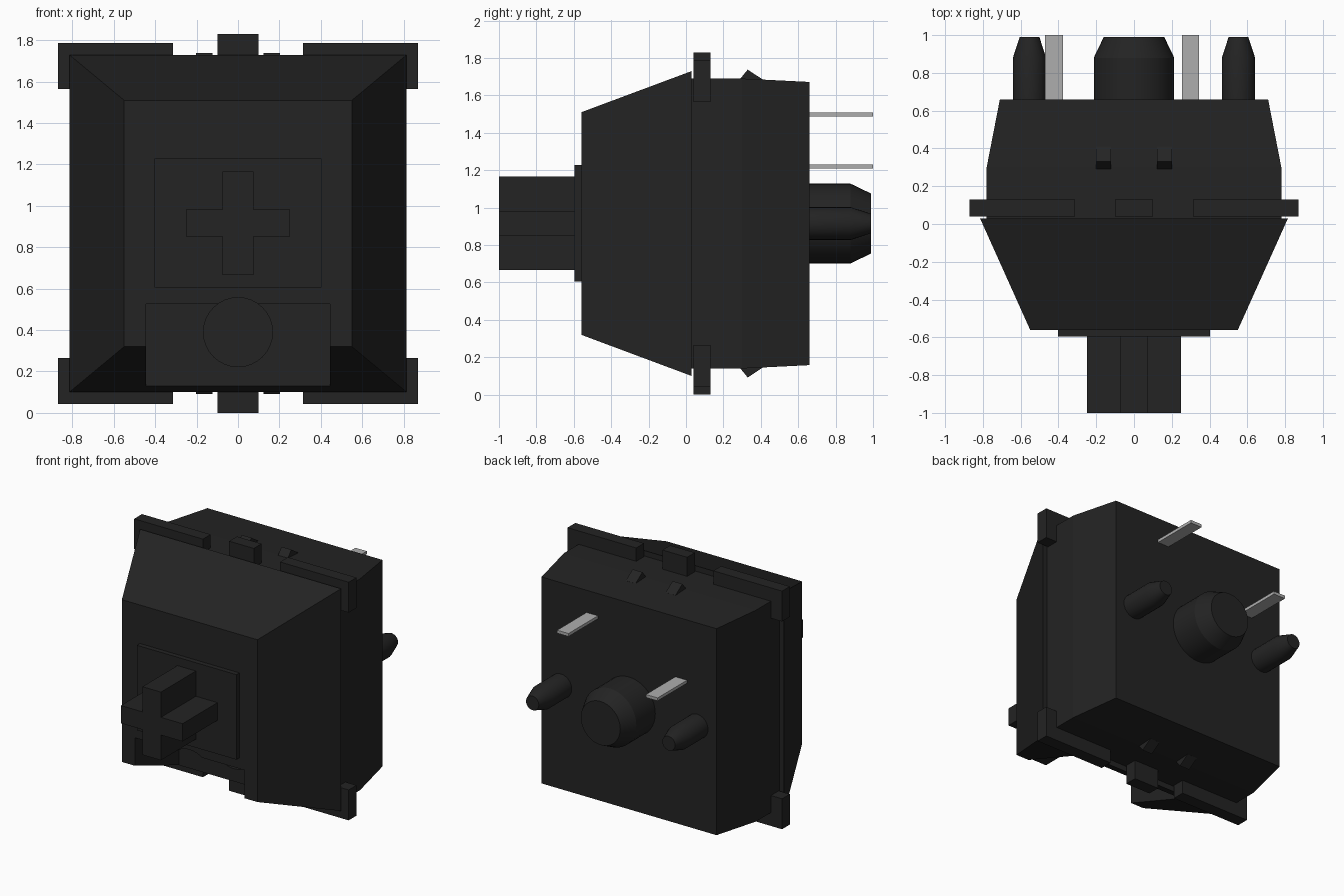
import bpy, bmesh, math

cube = bpy.data.objects.get("Cube")
if cube:
    bpy.data.objects.remove(cube, do_unlink=True)

CZ = 0.915  # height of the centre axis


def material(name, rgb, metallic=0.0):
    m = bpy.data.materials.new(name)
    m.use_nodes = True
    m.diffuse_color = (*rgb, 1)
    m.node_tree.nodes["Principled BSDF"].inputs["Base Color"].default_value = (*rgb, 1)
    return m


BLACK = material("black_plastic", (0.017, 0.017, 0.017))
METAL = material("pin_metal", (0.42, 0.42, 0.42))


def loft(name, rings, mat=BLACK, smooth=False):
    """Skin a list of equal-length point rings and cap both ends."""
    bm = bmesh.new()
    loops = [[bm.verts.new(p) for p in ring] for ring in rings]
    n = len(loops[0])
    for a, b in zip(loops, loops[1:]):
        for i in range(n):
            j = (i + 1) % n
            bm.faces.new((a[i], a[j], b[j], b[i]))
    bm.faces.new(loops[0])
    bm.faces.new(loops[-1])
    bmesh.ops.recalc_face_normals(bm, faces=bm.faces)
    me = bpy.data.meshes.new(name)
    bm.to_mesh(me)
    bm.free()
    me.materials.append(mat)
    ob = bpy.data.objects.new(name, me)
    bpy.context.collection.objects.link(ob)
    if smooth:
        bpy.ops.object.select_all(action="DESELECT")
        ob.select_set(True)
        bpy.context.view_layer.objects.active = ob
        bpy.ops.object.shade_smooth_by_angle(angle=math.radians(25))
    return ob


def rect(x0, x1, z0, z1, y):
    return [(x0, y, z0), (x1, y, z0), (x1, y, z1), (x0, y, z1)]


def box(name, x, y, z, mat=BLACK):
    return loft(name, [rect(*x, *z, y[0]), rect(*x, *z, y[1])], mat)


def lathe(name, x, z, profile, n=32):
    """Round part along y from (y, radius) pairs."""
    rings = [[(x + r * math.cos(2 * math.pi * i / n), y, z + r * math.sin(2 * math.pi * i / n))
              for i in range(n)] for y, r in profile]
    return loft(name, rings, smooth=True)


def cut(target, cutter):
    cutter.hide_render = True
    mod = target.modifiers.new("cut", "BOOLEAN")
    mod.operation = "DIFFERENCE"
    mod.solver = "EXACT"
    mod.object = cutter
    bpy.context.view_layer.objects.active = target
    bpy.ops.object.modifier_apply(modifier=mod.name)
    bpy.data.objects.remove(cutter, do_unlink=True)


# Housing halves
upper = loft("upper_housing", [rect(-0.55, 0.55, 0.32, 1.51, -0.56),
                               rect(-0.815, 0.815, 0.10, 1.73, 0.03)])
loft("lower_housing", [rect(-0.78, 0.78, 0.14, 1.69, 0.03),
                       rect(-0.78, 0.78, 0.14, 1.69, 0.30),
                       rect(-0.71, 0.71, 0.158, 1.672, 0.66)])

# Lamp recess with a round pocket at the bottom of the front
cut(upper, box("recess_cutter", (-0.445, 0.445), (-1, -0.05), (-0.2, 0.525)))
cut(upper, lathe("pocket_cutter", 0, 0.39, [(-1, 0.167), (0.0, 0.167)]))

# Plunger: base plate and cross-shaped stem
box("stem_plate", (-0.403, 0.403), (-0.595, -0.55), (0.605, 1.228))
a, b, c, d = 0.075, 0.25, 0.065, 0.25
cross = [(a, c), (b, c), (b, -c), (a, -c), (a, -d), (-a, -d),
         (-a, -c), (-b, -c), (-b, c), (-a, c), (-a, d), (a, d)]
loft("cross_stem", [[(x, y, 0.917 + z) for x, z in cross] for y in (-1.0, -0.59)])

# Flange corners, centre tabs and clips, mirrored above and below
for v, level in ((1, "top"), (-1, "bottom")):
    def zspan(lo, hi):
        return tuple(sorted((CZ + v * lo, CZ + v * hi)))

    box(f"{level}_tab", (-0.1, 0.1), (0.04, 0.13), zspan(0.70, 0.915))
    for s, side in ((1, "left"), (-1, "right")):
        box(f"{level}_{side}_flange", tuple(sorted((s * 0.313, s * 0.87))),
            (0.04, 0.13), zspan(0.65, 0.873))
        clip = [(0.27, 0.75), (0.33, 0.823), (0.41, 0.77), (0.41, 0.73), (0.27, 0.73)]
        loft(f"{level}_{side}_clip",
             [[(s * x, y, CZ + v * z) for y, z in clip] for x in (0.122, 0.202)])

# Mounting posts on the back
lathe("centre_post", 0, CZ, [(0.65, 0.213), (0.88, 0.213), (0.99, 0.16)], 40)
for s, side in ((1, "left"), (-1, "right")):
    lathe(f"{side}_post", s * 0.553, CZ, [(0.65, 0.088), (0.88, 0.088), (0.99, 0.052)], 24)

# Metal contact legs
box("left_contact", (0.253, 0.345), (0.65, 1.0), (1.487, 1.509), METAL)
box("right_contact", (-0.47, -0.375), (0.65, 1.0), (1.208, 1.23), METAL)
